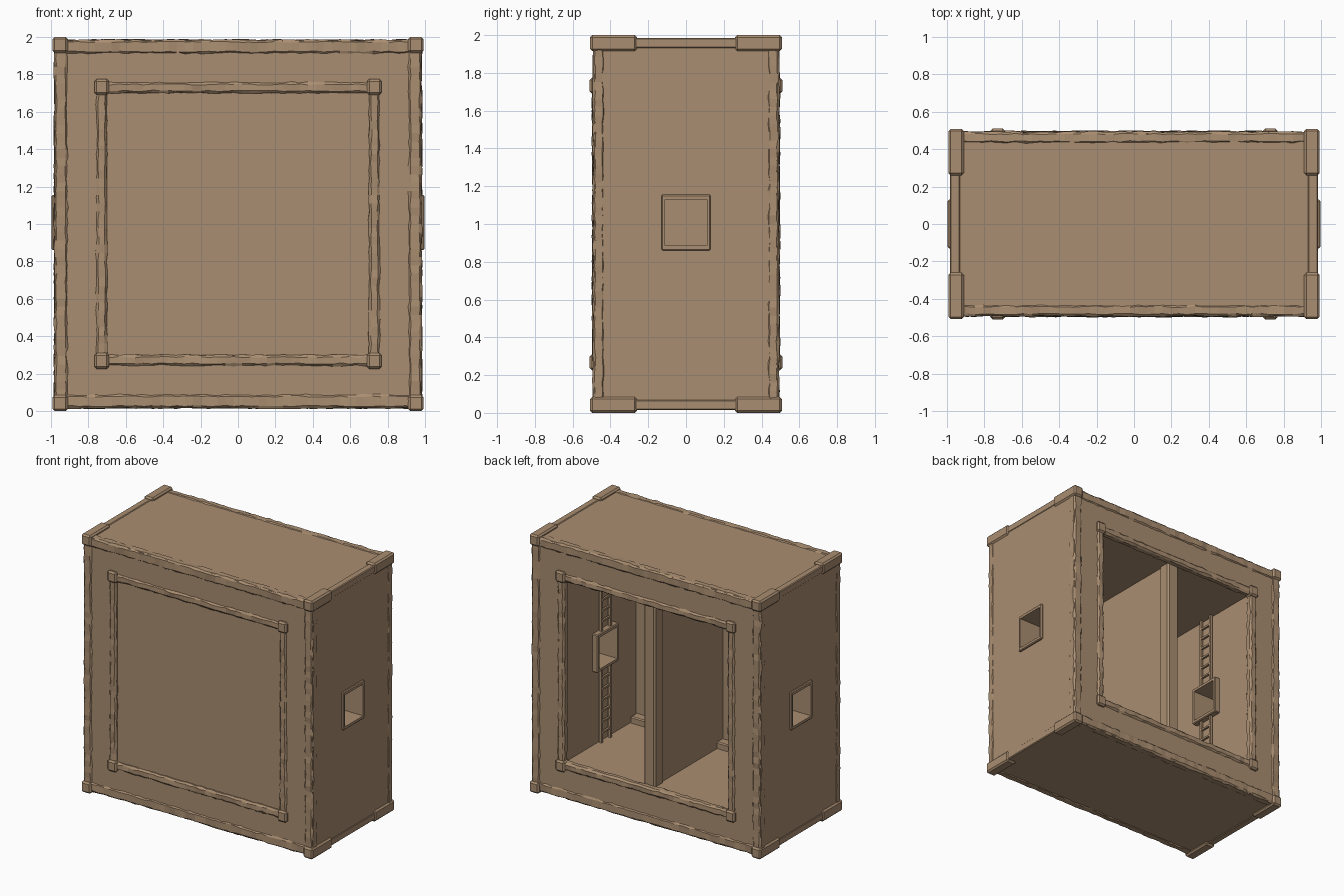
import bpy, bmesh, random
from mathutils import Vector

random.seed(4)
if "Cube" in bpy.data.objects:
    bpy.data.objects.remove(bpy.data.objects["Cube"])

# Single sandy brown colour
brown = bpy.data.materials.new("sandy_brown")
brown.use_nodes = True
brown.diffuse_color = (0.40, 0.27, 0.165, 1)
brown.node_tree.nodes["Principled BSDF"].inputs["Base Color"].default_value = brown.diffuse_color


def box(name, lo, hi, bevel=0.0, wave_axis=None, wave=0.004):
    """Box between two corners; optionally bevelled or worn along one axis."""
    lo, hi = Vector([min(p) for p in zip(lo, hi)]), Vector([max(p) for p in zip(lo, hi)])
    bm = bmesh.new()
    bmesh.ops.create_cube(bm, size=1)
    for v in bm.verts:
        v.co = Vector([(lo[i] + hi[i]) / 2 + v.co[i] * (hi[i] - lo[i]) for i in range(3)])
    if bevel:
        bmesh.ops.bevel(bm, geom=bm.edges[:], offset=bevel, segments=1, affect='EDGES')
    if wave_axis is not None:
        span = hi[wave_axis] - lo[wave_axis]
        long_edges = [e for e in bm.edges
                      if abs(e.verts[0].co[wave_axis] - e.verts[1].co[wave_axis]) > span / 2]
        bmesh.ops.subdivide_edges(bm, edges=long_edges, cuts=int(span / 0.045), use_grid_fill=True)
        for v in bm.verts:
            for i in range(3):
                if i != wave_axis:
                    v.co[i] += random.uniform(-wave, wave)
    bmesh.ops.recalc_face_normals(bm, faces=bm.faces)
    mesh = bpy.data.meshes.new(name)
    bm.to_mesh(mesh)
    bm.free()
    mesh.materials.append(brown)
    ob = bpy.data.objects.new(name, mesh)
    bpy.context.collection.objects.link(ob)
    return ob


def cut(ob, cutter):
    """Subtract a cutter and discard it."""
    mod = ob.modifiers.new("cut", 'BOOLEAN')
    mod.operation, mod.solver, mod.object = 'DIFFERENCE', 'EXACT', cutter
    bpy.context.view_layer.objects.active = ob
    bpy.ops.object.modifier_apply(modifier=mod.name)
    bpy.data.objects.remove(cutter)


MID = 1.0      # height of the middle
IN = 0.71      # half size of the opening

# Thick square shell with a through opening and side windows
shell = box("shell", (-0.98, -0.485, 0.02), (0.98, 0.485, 1.98))
cut(shell, box("opening_cutter", (-IN, -0.6, MID - IN), (IN, 0.6, MID + IN)))
for s in (-1, 1):
    cut(shell, box("window_cutter", (s * 0.6, -0.11, 0.885), (s * 1.1, 0.11, 1.13)))

# Closed front panel with a low ledge behind it
box("front_panel", (-0.72, -0.475, 0.28), (0.72, -0.40, 1.72))
box("panel_ledge", (-IN, -0.41, 0.28), (IN, -0.33, 0.34), 0.008)

# Central partition and its end post
box("partition", (-0.035, -0.41, 0.28), (0.035, 0.40, 1.72))
box("partition_post", (-0.05, 0.35, 0.28), (0.05, 0.45, 1.72), 0.012)

for f in (-1, 1):
    face = "front" if f < 0 else "back"
    for s in (-1, 1):
        side = "left" if s > 0 else "right"
        # Upright edge beams and upright opening trim
        box(f"{face}_{side}_edge_beam", (s * 0.91, f * 0.43, 0.06), (s * 0.983, f * 0.493, 1.94),
            0.012, 2)
        box(f"{face}_{side}_opening_trim", (s * 0.70, f * 0.44, 0.26), (s * 0.758, f * 0.496, 1.74),
            0.012, 2)
    for t in (-1, 1):
        level = "top" if t > 0 else "bottom"
        # Level edge beams and level opening trim
        box(f"{face}_{level}_edge_beam", (-0.95, f * 0.43, MID + t * 0.91),
            (0.95, f * 0.493, MID + t * 0.985), 0.012, 0)
        box(f"{face}_{level}_opening_trim", (-0.74, f * 0.44, MID + t * 0.70),
            (0.74, f * 0.496, MID + t * 0.758), 0.012, 0)
        for s in (-1, 1):
            side = "left" if s > 0 else "right"
            # Protruding corner caps
            box(f"{face}_{level}_{side}_corner_cap", (s * 0.91, f * 0.26, MID + t * 0.915),
                (s * 0.992, f * 0.508, MID + t), 0.012)
            box(f"{face}_{level}_{side}_trim_cap", (s * 0.69, f * 0.44, MID + t * 0.69),
                (s * 0.768, f * 0.51, MID + t * 0.775), 0.012)

for s in (-1, 1):
    side = "left" if s > 0 else "right"
    # Edge strips running between the corner caps
    for t in (-1, 1):
        level = "top" if t > 0 else "bottom"
        box(f"{level}_{side}_side_strip", (s * 0.93, -0.27, MID + t * 0.93),
            (s * 0.984, 0.27, MID + t * 0.985), 0.006)
    # Window frames, outside and inside
    for label, x0, x1 in (("outer", 0.96, 0.996), ("inner", 0.665, 0.73)):
        frame = box(f"{side}_{label}_window_frame", (s * x0, -0.13, 0.86), (s * x1, 0.13, 1.155), 0.006)
        cut(frame, box("frame_cutter", (s * 0.6, -0.11, 0.885), (s * 1.1, 0.11, 1.13)))
    # Inside ladder, interrupted by the window
    for part, z0, z1 in (("lower", 0.28, 0.87), ("upper", 1.145, 1.72)):
        for y in (-0.055, 0.055):
            box(f"{side}_{part}_ladder_rail", (s * 0.68, y - 0.008, z0), (s * 0.70, y + 0.008, z1))
        for i in range(1, 7):
            z = z0 + (z1 - z0) * i / 7
            box(f"{side}_{part}_ladder_rung", (s * 0.682, -0.055, z - 0.007), (s * 0.698, 0.055, z + 0.007))
